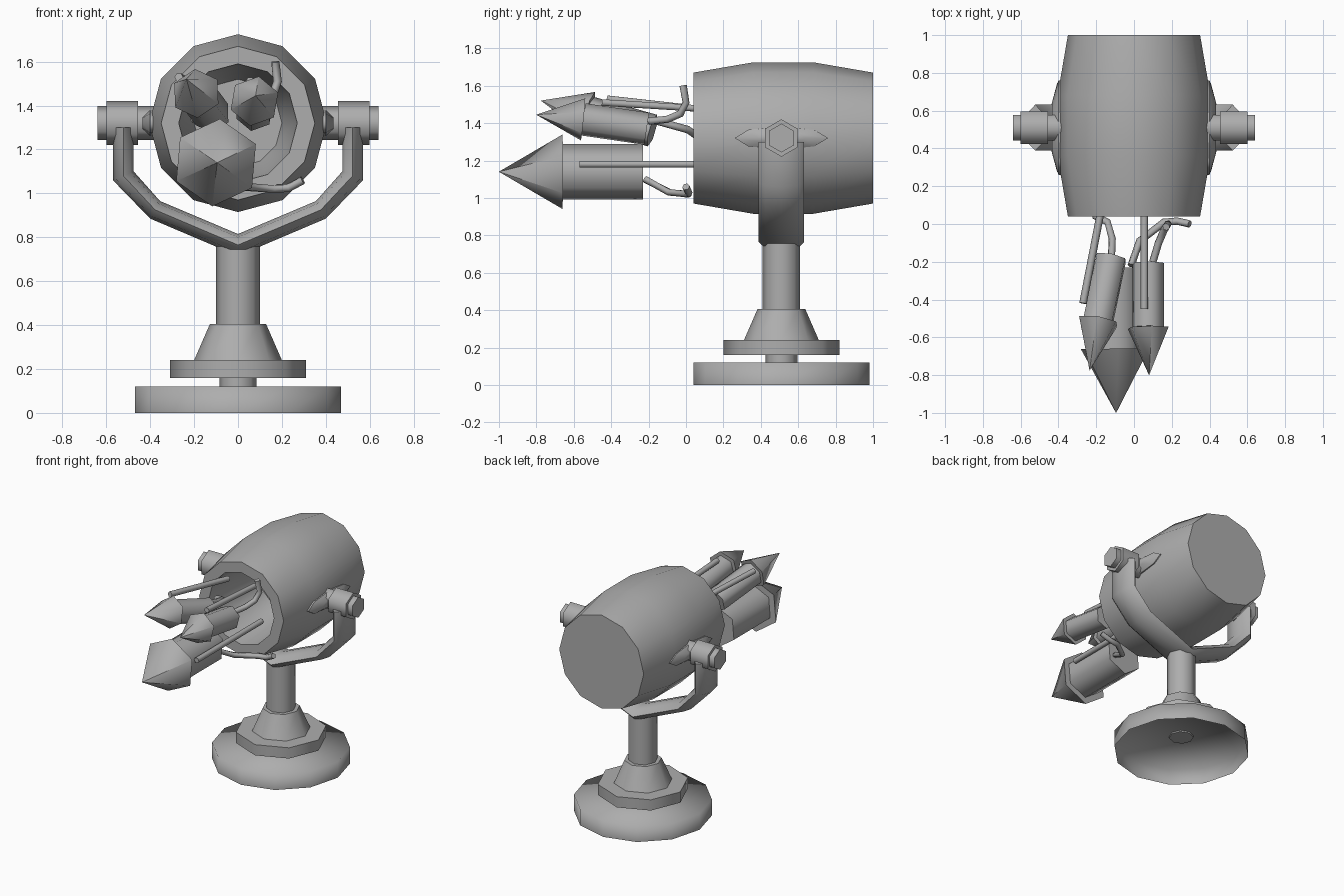
import bpy, bmesh, math
from mathutils import Vector, Quaternion

if "Cube" in bpy.data.objects:
    bpy.data.objects.remove(bpy.data.objects["Cube"])

grey = bpy.data.materials.new("plain_grey")
grey.use_nodes = True
grey.diffuse_color = (0.42, 0.42, 0.42, 1)
grey.node_tree.nodes["Principled BSDF"].inputs["Base Color"].default_value = (0.42, 0.42, 0.42, 1)

AXIS_Y = 0.51      # depth of the stand's axis
PIVOT_Z = 1.32     # height of the barrel's axis


def finish(name, bm, angle):
    bmesh.ops.remove_doubles(bm, verts=bm.verts, dist=0.0005)
    bmesh.ops.recalc_face_normals(bm, faces=bm.faces)
    mesh = bpy.data.meshes.new(name)
    bm.to_mesh(mesh)
    bm.free()
    mesh.materials.append(grey)
    ob = bpy.data.objects.new(name, mesh)
    bpy.context.collection.objects.link(ob)
    bpy.ops.object.select_all(action='DESELECT')
    ob.select_set(True)
    bpy.context.view_layer.objects.active = ob
    bpy.ops.object.shade_smooth_by_angle(angle=math.radians(angle))
    return ob


def skin(name, rings, angle=50, cap_start=True, cap_end=True):
    """Bridge a row of equal rings of points into a surface."""
    bm = bmesh.new()
    rows = [[bm.verts.new(p) for p in ring] for ring in rings]
    n = len(rows[0])
    for a, b in zip(rows, rows[1:]):
        for i in range(n):
            j = (i + 1) % n
            bm.faces.new((a[i], a[j], b[j], b[i]))
    if cap_start:
        bm.faces.new(rows[0])
    if cap_end:
        bm.faces.new(rows[-1])
    return finish(name, bm, angle)


def lathe(name, profile, origin, axis, sides, phase=0, **kw):
    """Turn (radius, distance) pairs about an axis."""
    axis = Vector(axis).normalized()
    turn = Quaternion() if axis.z > 0.9 else axis.to_track_quat('Z', 'Y')
    rings = []
    for r, t in profile:
        ring = []
        for i in range(sides):
            a = math.radians(phase) + math.tau * i / sides
            ring.append(Vector(origin) + turn @ Vector((r * math.cos(a), r * math.sin(a), t)))
        rings.append(ring)
    return skin(name, rings, **kw)


def rod(name, start, end, radius):
    span = Vector(end) - Vector(start)
    return lathe(name, [(radius, 0), (radius, span.length)], start, span, 6, angle=65)


def tube(name, points, radius, sides=6):
    """Round tube along a bent path."""
    pts = [Vector(p) for p in points]
    rings = []
    for k, p in enumerate(pts):
        along = pts[min(k + 1, len(pts) - 1)] - pts[max(k - 1, 0)]
        u = along.cross(Vector((0.3, 0.2, -1))).normalized()
        v = along.cross(u).normalized()
        rings.append([p + radius * (u * math.cos(math.tau * i / sides) + v * math.sin(math.tau * i / sides))
                      for i in range(sides)])
    return skin(name, rings, angle=65)


# Stand: hollow foot, stepped collar, cone and post
foot = (0, AXIS_Y, 0)
up = (0, 0, 1)
lathe("base_dish", [(0.47, 0), (0.47, 0.12), (0.001, 0.12)], foot, up, 12, cap_start=False, angle=180)
lathe("base_spindle", [(0.085, 0.11), (0.085, 0.17)], foot, up, 8)
lathe("collar_disc", [(0.31, 0.16), (0.31, 0.24)], foot, up, 8)
lathe("collar_cone", [(0.2, 0.24), (0.128, 0.405)], foot, up, 8)
lathe("post", [(0.1, 0.4), (0.1, 0.77)], foot, up, 8)

# Yoke: flattened tube following outer and inner edges of the fork
half = [((0.57, 1.3), (0.475, 1.3)), ((0.57, 1.06), (0.475, 1.1)), ((0.4, 0.885), (0.355, 0.965))]
path = half + [((0, 0.715), (0, 0.815))] + [((-o[0], o[1]), (-i[0], i[1])) for o, i in reversed(half)]
rings = []
for outer, inner in path:
    o, i = Vector((outer[0], AXIS_Y, outer[1])), Vector((inner[0], AXIS_Y, inner[1]))
    rings.append([(o + i) / 2 + (o - i) / 2 * math.cos(math.tau * k / 8)
                  + Vector((0, 0.122 * math.sin(math.tau * k / 8), 0)) for k in range(8)])
skin("yoke", rings, angle=60)

# Pivots on both sides
for side, label in ((1, "left"), (-1, "right")):
    hub, out = (0, AXIS_Y, PIVOT_Z), (side, 0, 0)
    lathe(label + "_axle", [(0.077, 0.36), (0.077, 0.64)], hub, out, 6, 30, angle=65)
    lathe(label + "_pivot_knob", [(0.1, 0.455), (0.1, 0.6)], hub, out, 6, 30, angle=65)
    boss = lathe(label + "_pivot_boss", [(0.25, 0.37), (0.25, 0.4), (0.13, 0.435)], hub, out, 8)
    for v in boss.data.vertices:
        v.co.z = PIVOT_Z + (v.co.z - PIVOT_Z) * 0.25

# Barrel with closed back, thick rim and tapering bore
lathe("barrel", [(0.35, 0.96), (0.405, 0.64), (0.405, 0.32), (0.35, 0), (0.27, 0), (0.25, 0.25), (0.2, 0.5)],
      (0, 0.04, PIVOT_Z), (0, 1, 0), 12)


# Rockets: body, nose cone, guide stick and fuse
def rocket(name, tail, neck, tip, body_r, nose_r, phase, stick, fuse):
    tail, neck, tip = Vector(tail), Vector(neck), Vector(tip)
    lathe(name + "_body", [(body_r, 0), (body_r, (neck - tail).length)], tail, neck - tail, 6, phase, angle=65)
    lathe(name + "_nose", [(nose_r, 0), (0.0005, (tip - neck).length)], neck, tip - neck, 6, phase,
          cap_end=False, angle=65)
    rod(name + "_stick", stick[0], stick[1], 0.02)
    tube(name + "_fuse", fuse, 0.02)


rocket("large_rocket", (-0.1, -0.23, 1.14), (-0.1, -0.66, 1.14), (-0.095, -1, 1.14), 0.15, 0.2, 85,
       [(0.055, -0.57, 1.18), (0.055, 0.2, 1.18)],
       [(-0.015, -0.22, 1.1), (0.03, -0.09, 1.03), (0.16, 0.01, 1.02), (0.23, 0.015, 1.025), (0.295, 0, 1.06)])
rocket("left_rocket", (0.075, -0.21, 1.37), (0.075, -0.55, 1.42), (0.08, -0.8, 1.445), 0.088, 0.115, 80,
       [(0.055, -0.45, 1.51), (0.055, 0.12, 1.475)],
       [(0.1, -0.2, 1.41), (0.13, -0.1, 1.42), (0.16, -0.03, 1.45), (0.18, 0, 1.51), (0.17, -0.015, 1.6)])
rocket("right_rocket", (-0.12, -0.18, 1.36), (-0.19, -0.515, 1.455), (-0.235, -0.775, 1.52), 0.088, 0.115, 95,
       [(-0.27, -0.42, 1.53), (-0.165, 0.12, 1.47)],
       [(-0.12, -0.19, 1.42), (-0.115, -0.08, 1.39), (-0.14, 0.01, 1.365), (-0.21, 0.045, 1.34)])
